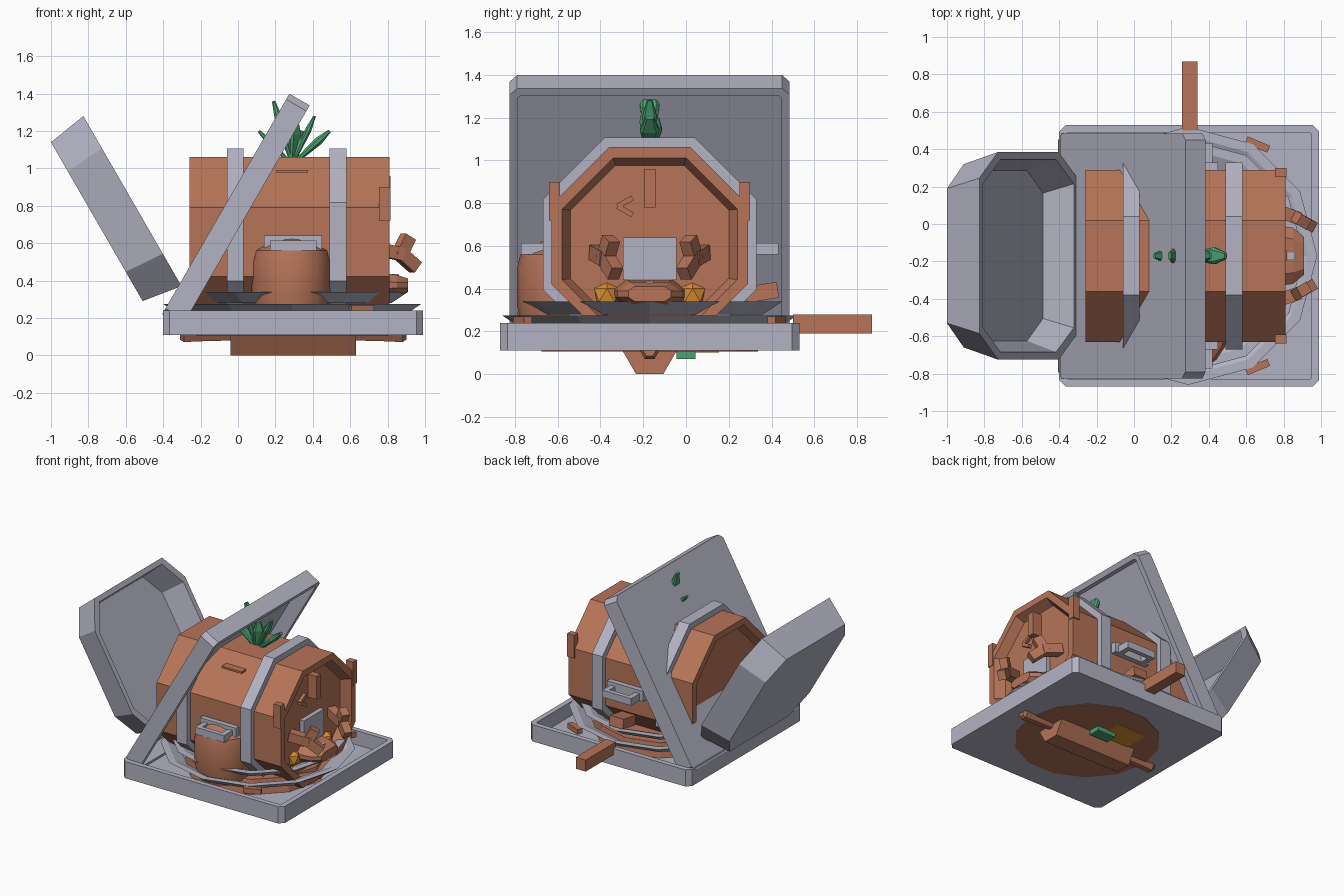
import bpy, bmesh, math
from mathutils import Matrix, Vector

cube = bpy.data.objects.get("Cube")
if cube:
    bpy.data.objects.remove(cube)


def material(name, rgb):
    m = bpy.data.materials.new(name)
    m.use_nodes = True
    m.diffuse_color = (*rgb, 1)
    m.node_tree.nodes["Principled BSDF"].inputs["Base Color"].default_value = (*rgb, 1)
    return m


BROWN = material("clay_brown", (0.47, 0.175, 0.1))
GREY = material("steel_grey", (0.45, 0.45, 0.55))
GREEN = material("leaf_green", (0.07, 0.36, 0.17))
ORANGE = material("orange", (0.72, 0.28, 0.03))

CX, CY = 0.29, -0.17  # centre of the tray arrangement


def frame(origin, x, y, z):
    m = Matrix((x, y, z)).transposed().to_4x4()
    m.translation = origin
    return m


def along_x(origin):
    """Local z runs along world x, local y points up."""
    return frame(origin, (0, 1, 0), (0, 0, 1), (1, 0, 0))


def make(name, bm, mat, matrix=Matrix()):
    bm.transform(matrix)
    bmesh.ops.recalc_face_normals(bm, faces=bm.faces)
    me = bpy.data.meshes.new(name)
    bm.to_mesh(me)
    bm.free()
    me.materials.append(mat)
    ob = bpy.data.objects.new(name, me)
    bpy.context.collection.objects.link(ob)
    return ob


def octa(a, b, ca, cb, z):
    """Rectangle with cut corners, half sizes a and b."""
    return [(a, cb - b, z), (a, b - cb, z), (a - ca, b, z), (ca - a, b, z),
            (-a, b - cb, z), (-a, cb - b, z), (ca - a, -b, z), (a - ca, -b, z)]


def ngon(r, n, z, phase=0.0):
    return [(r * math.cos(math.tau * i / n + phase),
             r * math.sin(math.tau * i / n + phase), z) for i in range(n)]


def loft(name, rings, mat, matrix=Matrix(), closed=False):
    bm = bmesh.new()
    loops = [[bm.verts.new(p) for p in ring] for ring in rings]
    pairs = list(zip(loops, loops[1:]))
    if closed:
        pairs.append((loops[-1], loops[0]))
    else:
        bm.faces.new(loops[0])
        bm.faces.new(loops[-1])
    for lo, hi in pairs:
        for i in range(len(lo)):
            j = (i + 1) % len(lo)
            bm.faces.new((lo[i], lo[j], hi[j], hi[i]))
    return make(name, bm, mat, matrix)


def box(name, center, size, mat, matrix=Matrix()):
    bm = bmesh.new()
    bmesh.ops.create_cube(bm, size=1)
    bm.transform(Matrix.Translation(center) @ Matrix.Diagonal((*size, 1)))
    return make(name, bm, mat, matrix)


def bar(name, a, b, width, depth, mat):
    """Square bar between two points."""
    a, b = Vector(a), Vector(b)
    d = b - a
    m = Matrix.Translation((a + b) / 2) @ d.to_track_quat('Z', 'Y').to_matrix().to_4x4()
    return box(name, (0, 0, 0), (width, depth, d.length), mat, m)


def shallow_tray(name, a, b, depth, matrix):
    c, rim = 0.035, 0.04
    return loft(name, [octa(a, b, c, c, 0), octa(a, b, c, c, depth),
                       octa(a - rim, b - rim, 0.01, 0.01, depth),
                       octa(a - rim, b - rim, 0.01, 0.01, 0.02)], GREY, matrix)


# Tray and the matching lid leaning open above it
shallow_tray("tray", 0.695, 0.7, 0.13, Matrix.Translation((0.295, CY, 0.11)))
S = math.sqrt(3) / 2
shallow_tray("tray_lid", 0.68, 0.655, 0.125,
             frame((-0.065, CY, 0.81), (0.5, 0, S), (0, -1, 0), (S, 0, -0.5)))
bar("tray_handle", (0.298, 0.5, 0.235), (0.298, 0.87, 0.235), 0.085, 0.09, BROWN)

# Deep octagonal tub tilted on the side
loft("tilted_tub", [octa(0.49, 0.49, 0.18, 0.13, 0), octa(0.525, 0.555, 0.2, 0.14, 0.22),
                    octa(0.485, 0.515, 0.19, 0.13, 0.22), octa(0.45, 0.455, 0.17, 0.12, 0.05)],
     GREY, frame((-0.755, CY, 0.715), (-0.5, 0, S), (0, -1, 0), (S, 0, 0.5)))

# Octagonal barrel body with recessed ends and two bands
body = along_x((0, CY, 0.607))
loft("barrel_body", [octa(0.37, 0.37, 0.21, 0.21, -0.21), octa(0.41, 0.405, 0.24, 0.24, -0.26),
                     octa(0.46, 0.455, 0.27, 0.27, -0.26), octa(0.46, 0.455, 0.27, 0.27, 0.81),
                     octa(0.41, 0.405, 0.24, 0.24, 0.81), octa(0.37, 0.37, 0.21, 0.21, 0.74)],
     BROWN, body)
for name, x in (("right_band", -0.015), ("left_band", 0.535)):
    loft(name, [octa(0.5, 0.5, 0.29, 0.29, x + s * 0.045) for s in (-1, 1)], GREY, body)
box("lid_slot", (0.29, -0.465, 0.985), (0.17, 0.06, 0.015), BROWN)

# Layered round dishes in the tray, with brown filling below
def dish(name, r, z, height):
    loft(name, [ngon(r - 0.09, 12, z), ngon(r, 12, z + height),
                ngon(r - 0.05, 12, z + height), ngon(r - 0.14, 12, z + 0.02)],
         GREY, Matrix.Translation((CX, CY, 0)), closed=True)


dish("lower_dish", 0.69, 0.215, 0.06)
dish("upper_dish", 0.62, 0.28, 0.06)
loft("filling", [ngon(0.52, 12, 0.13), ngon(0.5, 12, 0.24)], BROWN,
     Matrix.Translation((CX, CY, 0)))
for s in (-1, 1):
    bar("tray_twig", (0.6, CY + s * 0.62, 0.25), (0.72, CY + s * 0.57, 0.25), 0.04, 0.04, BROWN)

# Underside patches
loft("under_patch", [ngon(0.52, 14, 0.106), ngon(0.52, 14, 0.112)], BROWN,
     Matrix.Translation((CX, CY, 0)))
box("under_orange_patch", (0.15, 0.03, 0.105), (0.26, 0.25, 0.008), ORANGE)

# Rolling pin below the tray
pin = along_x((0, CY, 0.11))
loft("rolling_pin", [ngon(r, 6, x) for r, x in
                     ((0.03, -0.31), (0.045, -0.29), (0.04, -0.2), (0.035, -0.04), (0.127, -0.04),
                      (0.127, 0.63), (0.035, 0.63), (0.04, 0.79), (0.045, 0.88), (0.03, 0.9))],
     BROWN, pin)
box("pin_leaf", (CX, 0.0, 0.09), (0.16, 0.09, 0.04), GREEN)

# Front pot
pot = loft("front_pot", [ngon(r, 16, z) for r, z in
                         ((0.19, 0.2), (0.215, 0.32), (0.215, 0.5), (0.2, 0.56), (0.1, 0.62), (0.01, 0.65))],
           BROWN, Matrix.Translation((0.287, -0.575, 0)))

# Bracket and loop handle at front and back
for side, s in (("front", -1), ("back", 1)):
    y0, y1 = CY + s * 0.47, CY + s * 0.585
    box(side + "_bracket", (0.295, y0, 0.6), (0.31, 0.06, 0.08), GREY)
    for x in (0.19, 0.4):
        bar(side + "_handle_arm", (x, y0, 0.587), (x, y1, 0.587), 0.04, 0.055, GREY)
    box(side + "_handle_grip", (0.295, y1, 0.587), (0.25, 0.035, 0.055), GREY)
bar("back_spout", (0.3, 0.28, 0.37), (0.3, 0.43, 0.395), 0.12, 0.075, BROWN)

# Details on the left end: forked arms, plate, snout and small marks
box("end_plate", (0.755, CY, 0.54), (0.04, 0.25, 0.2), GREY)
for s in (-1, 1):
    def at(x, y, z):
        return (x, CY + s * y, z)
    bar("arm_stem", at(0.74, 0.25, 0.57), at(0.88, 0.2, 0.54), 0.07, 0.07, BROWN)
    bar("arm_upper_fork", at(0.86, 0.21, 0.53), at(0.91, 0.18, 0.635), 0.06, 0.07, BROWN)
    bar("arm_lower_fork", at(0.86, 0.21, 0.55), at(0.95, 0.16, 0.47), 0.06, 0.07, BROWN)
    box("end_peg", at(0.785, 0.445, 0.81), (0.06, 0.05, 0.18), BROWN)
    bm = bmesh.new()
    bmesh.ops.create_icosphere(bm, subdivisions=1, radius=0.07)
    make("orange_fruit", bm, ORANGE, Matrix.Translation(at(0.72, 0.2, 0.37)))
loft("snout", [octa(0.17, 0.07, 0.06, 0.05, 0.72), octa(0.15, 0.055, 0.06, 0.04, 0.85),
               octa(0.1, 0.035, 0.03, 0.02, 0.91)], BROWN, along_x((0, CY, 0.375)))
box("snout_button", (0.84, CY, 0.42), (0.04, 0.035, 0.03), GREY)
box("end_branch", (0.77, CY, 0.87), (0.09, 0.055, 0.18), BROWN)
for z in (0.745, 0.825):
    bar("end_mark", (0.755, -0.32, 0.785), (0.755, -0.25, z), 0.025, 0.025, BROWN)

# Leaf tuft on top
for tip, width in (((0.11, CY, 1.2), 0.035), ((0.19, CY, 1.36), 0.045), ((0.31, CY - 0.02, 1.25), 0.04),
                   ((0.34, CY + 0.03, 1.2), 0.04), ((0.49, CY, 1.2), 0.045), ((0.41, CY, 1.28), 0.035)):
    base = Vector((CX, CY, 1.02))
    d = Vector(tip) - base
    q = d.to_track_quat('Z', 'X').to_matrix().to_4x4()
    loft("leaf", [octa(w * 0.5, w, w * 0.3, w * 0.3, d.length * t) for w, t in
                  ((width * 0.4, 0), (width, 0.7), (width * 0.4, 1))],
         GREEN, Matrix.Translation(base) @ q)

for ob in (pot,):
    bpy.context.view_layer.objects.active = ob
    ob.select_set(True)
    bpy.ops.object.shade_smooth_by_angle(angle=math.radians(25))
